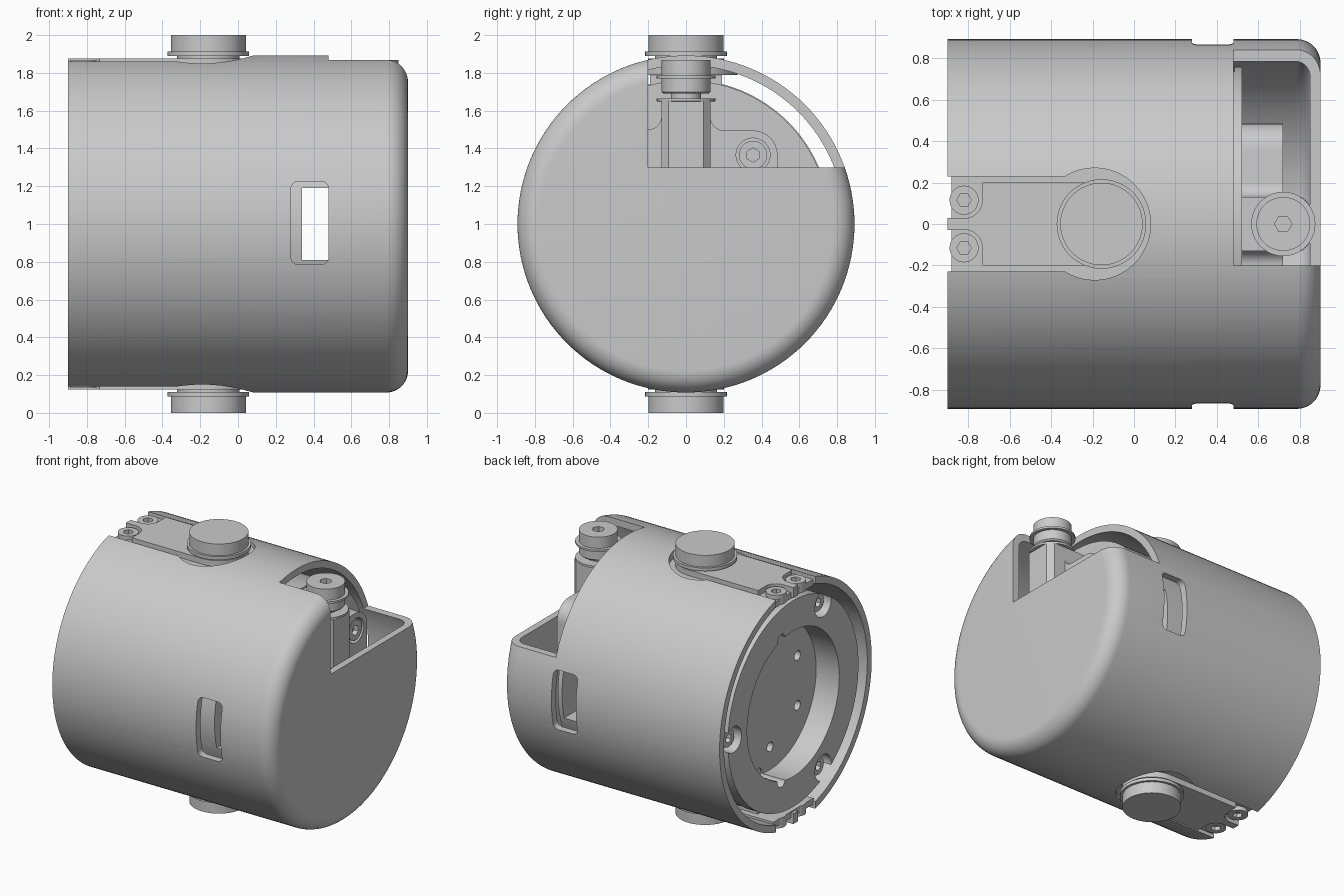
import bpy, bmesh
from math import sin, cos, pi, radians
from mathutils import Matrix, Vector

if "Cube" in bpy.data.objects:
    bpy.data.objects.remove(bpy.data.objects["Cube"])

grey = bpy.data.materials.new("plain grey")
grey.use_nodes = True
grey.diffuse_color = (0.59, 0.59, 0.59, 1)
grey.node_tree.nodes["Principled BSDF"].inputs["Base Color"].default_value = (0.59, 0.59, 0.59, 1)


def finish(name, bm):
    bmesh.ops.remove_doubles(bm, verts=bm.verts, dist=1e-5)
    bmesh.ops.recalc_face_normals(bm, faces=bm.faces)
    mesh = bpy.data.meshes.new(name)
    bm.to_mesh(mesh)
    bm.free()
    mesh.materials.append(grey)
    obj = bpy.data.objects.new(name, mesh)
    bpy.context.collection.objects.link(obj)
    return obj


def revolve(name, profile, center, axis="Z", sides=64):
    """Spin (radius, height) points into a solid; height runs along the axis."""
    bm = bmesh.new()
    vs = [bm.verts.new((r, 0, h)) for r, h in profile]
    es = [bm.edges.new((a, b)) for a, b in zip(vs, vs[1:] + vs[:1])]
    bmesh.ops.spin(bm, geom=vs + es, cent=(0, 0, 0), axis=(0, 0, 1),
                   angle=2 * pi, steps=sides)
    bmesh.ops.remove_doubles(bm, verts=bm.verts, dist=1e-5)
    loose = [e for e in bm.edges if not e.link_faces]
    bmesh.ops.delete(bm, geom=loose, context="EDGES")
    turn = Matrix.Rotation(pi / 2, 4, "Y") if axis == "X" else Matrix()
    bm.transform(Matrix.Translation(center) @ turn)
    return finish(name, bm)


def cyl(name, r, lo, hi, center, axis="Z", sides=48):
    return revolve(name, [(0, lo), (r, lo), (r, hi), (0, hi)], center, axis, sides)


def box(name, lo, hi):
    bm = bmesh.new()
    bmesh.ops.create_cube(bm, size=1)
    lo, hi = Vector(lo), Vector(hi)
    for v in bm.verts:
        v.co = Vector([m + c * s for m, c, s in zip((lo + hi) / 2, v.co, hi - lo)])
    return finish(name, bm)


def extrude(name, pts, place, depth):
    """Sweep a closed outline through the given offset."""
    bm = bmesh.new()
    face = bm.faces.new([bm.verts.new(place(a, b)) for a, b in pts])
    moved = bmesh.ops.extrude_face_region(bm, geom=[face], use_keep_orig=True)["geom"]
    bmesh.ops.translate(bm, vec=depth, verts=[g for g in moved if isinstance(g, bmesh.types.BMVert)])
    return finish(name, bm)


def combine(obj, others, operation="DIFFERENCE"):
    for other in others:
        mod = obj.modifiers.new("cut", "BOOLEAN")
        mod.operation, mod.object, mod.solver = operation, other, "EXACT"
        bpy.context.view_layer.objects.active = obj
        bpy.ops.object.modifier_apply(modifier=mod.name)
        bpy.data.objects.remove(other)
    return obj


def arc(cx, cy, r, a, b, n=8):
    return [(cx + r * cos(radians(a + (b - a) * i / n)),
             cy + r * sin(radians(a + (b - a) * i / n))) for i in range(n + 1)]


def socket_screw(name, r, lo, hi, center, axis="Z", face=1):
    """Screw head whose hex socket opens at hi (face 1) or at lo (face -1)."""
    head = cyl(name, r, lo, hi, center, axis, 32)
    end = hi if face > 0 else lo
    return combine(head, [cyl("hex_cutter", r * 0.5, end - 0.035, end + 0.035, center, axis, 6)])


def mirrored(obj, name):
    bm = bmesh.new()
    bm.from_mesh(obj.data)
    bm.transform(Matrix.Translation((0, 0, 2)) @ Matrix.Scale(-1, 4, (0, 0, 1)))
    return finish(name, bm)


MID = (0, 0, 1)
KNOB_X = -0.157
R, INNER = 0.892, 0.84
FLANGE, FLOOR = -0.88, -0.69

# Outer housing: open cup with a rounded closed end
profile = [(INNER, -0.9), (R, -0.9)] + arc(0.775, R - 0.115, 0.115, 0, 90, 12)[::1]
profile = [(INNER, -0.9), (R, -0.9)] + [(r, x) for r, x in arc(R - 0.115, 0.785, 0.115, 0, 90, 12)]
profile += [(0, 0.9), (0, 0.85)] + arc(0.77, 0.78, 0.07, 90, 0)
housing = revolve("housing", profile, MID, "X", 128)

# Corner notch, side windows, plate recesses
window = arc(0.44, 1.185, 0.04, 0, 90) + arc(0.32, 1.185, 0.04, 90, 180)
window += arc(0.32, 0.825, 0.04, 180, 270) + arc(0.44, 0.825, 0.04, 270, 360)
combine(housing, [
    box("notch_cutter", (0.48, -0.2, 1.3), (1.2, 1.2, 2.2)),
    extrude("window_cutter", window, lambda x, z: (x, -1.2, z), (0, 2.4, 0)),
])
for lo, hi in ((1.5, 2.2), (-0.2, 0.5)):
    combine(housing, [box("slot_cutter", (-1, -0.23, lo), (-0.19, 0.23, hi)),
                      cyl("round_cutter", 0.27, lo, hi, (-0.19, 0, 0), sides=64)])

# Inner core with a stepped rear pocket
core = revolve("core", [(0, FLOOR), (0.54, FLOOR), (0.54, FLANGE), (0.765, FLANGE),
                        (0.765, -0.78), (0.76, -0.78), (0.76, 0.52), (0, 0.52)], MID, "X", 96)
combine(core, [box("core_window_cutter", (0.34, -1, 0.81), (0.485, 1, 1.19))])
for i in range(6):
    a = radians(30 + 60 * i)
    combine(core, [cyl("hole_cutter", 0.035, FLOOR - 0.05, FLOOR + 0.06,
                       (0, 0.37 * cos(a), 1 + 0.37 * sin(a)), "X", 24)])
for i in range(3):
    a = radians(120 * i)
    pos = (0, 0.7 * cos(a), 1 + 0.7 * sin(a))
    combine(core, [cyl("scallop_cutter", 0.095, -0.95, -0.79, pos, "X", 32)])
    socket_screw(f"rear_screw_{i + 1}", 0.065, -0.84, -0.78, pos, "X", -1)
for a in (radians(75), radians(-75)):
    tip = (0, 0.54 * cos(a), 1 + 0.54 * sin(a))
    combine(core, [cyl("key_cutter", 0.045, -0.95, FLOOR + 0.01, tip, "X", 24)])

# Plate assembly on top, repeated underneath
pad = box("top_pad", (-0.88, -0.235, 1.79), (-0.19, 0.235, 1.835))
combine(pad, [cyl("pad_round", 0.272, 1.79, 1.835, (-0.19, 0, 0), sides=64)], "UNION")
plate = box("top_plate", (-0.9, -0.2, 1.80), (KNOB_X, 0.2, 1.877))
combine(plate, [cyl("plate_round", 0.2, 1.80, 1.877, (KNOB_X, 0, 0), sides=64)], "UNION")
parts = [pad, plate, box("top_support", (-0.72, -0.19, 1.70), (0, 0.19, 1.80))]
for side, tag in ((1, "left"), (-1, "right")):
    y = side * 0.115
    combine(plate, [cyl("pocket_cutter", 0.088, 1.7, 2, (-0.82, y, 0), sides=32),
                    box("pocket_end_cutter", (-1, y - 0.087, 1.7), (-0.82, y + 0.087, 2)),
                    box("pocket_side_cutter", (-1, min(y, side * 0.25), 1.7),
                        (-0.732, max(y, side * 0.25), 2))])
    parts.append(socket_screw(f"top_screw_{tag}", 0.07, 1.79, 1.865, (-0.82, y, 0)))
parts.append(revolve("top_knob", [(0, 1.85), (0.165, 1.85), (0.165, 1.89), (0.216, 1.89),
                                  (0.216, 1.914), (0.199, 1.914), (0.199, 2.0),
                                  (0, 2.0)], (KNOB_X, 0, 0)))
for part in parts:
    mirrored(part, part.name.replace("top", "bottom"))

# Bracket standing in the notch
outline = [(-0.2, 1.15), (-0.2, 1.5)] + arc(-0.2, 1.57, 0.07, 270, 360)
outline += [(-0.13, 1.65), (0.13, 1.65)] + arc(0.2, 1.565, 0.07, 180, 270)
outline += arc(0.355, 1.365, 0.13, 90, 0) + [(0.485, 1.15)]
bracket = extrude("bracket", outline, lambda y, z: (0.5, y, z), (0.22, 0, 0))
boss = (0, 0.355, 1.365)
combine(bracket, [cyl("bore_cutter", 0.09, 0.66, 0.8, boss, "X", 32)])
socket_screw("bracket_screw", 0.075, 0.65, 0.715, boss, "X")

# Chamfered post and stacked plunger
section = []
for sx, sy in ((1, 1), (-1, 1), (-1, -1), (1, -1)):
    corner = [(sx * 0.13, sy * 0.092), (sx * 0.092, sy * 0.13)]
    section += corner if sx * sy > 0 else corner[::-1]
extrude("post", section, lambda x, y: (0.72 + x, y, 1.15), (0, 0, 0.5))
plunger = revolve("plunger", [(0, 1.64), (0.155, 1.65), (0.155, 1.665), (0.08, 1.665),
                              (0.08, 1.69), (0.12, 1.69), (0.13, 1.70), (0.13, 1.77),
                              (0.155, 1.77), (0.155, 1.785), (0.13, 1.785), (0.13, 1.868),
                              (0, 1.868)], (0.72, 0, 0), sides=48)
combine(plunger, [cyl("hex_cutter", 0.042, 1.83, 2, (0.72, 0, 0), sides=6)])

# Smooth the round surfaces, keep the edges crisp
bpy.ops.object.select_all(action="DESELECT")
for obj in bpy.context.collection.objects:
    if obj.type == "MESH" and obj.data.materials and obj.data.materials[0] == grey:
        obj.select_set(True)
        bpy.context.view_layer.objects.active = obj
bpy.ops.object.shade_smooth_by_angle(angle=radians(30))
